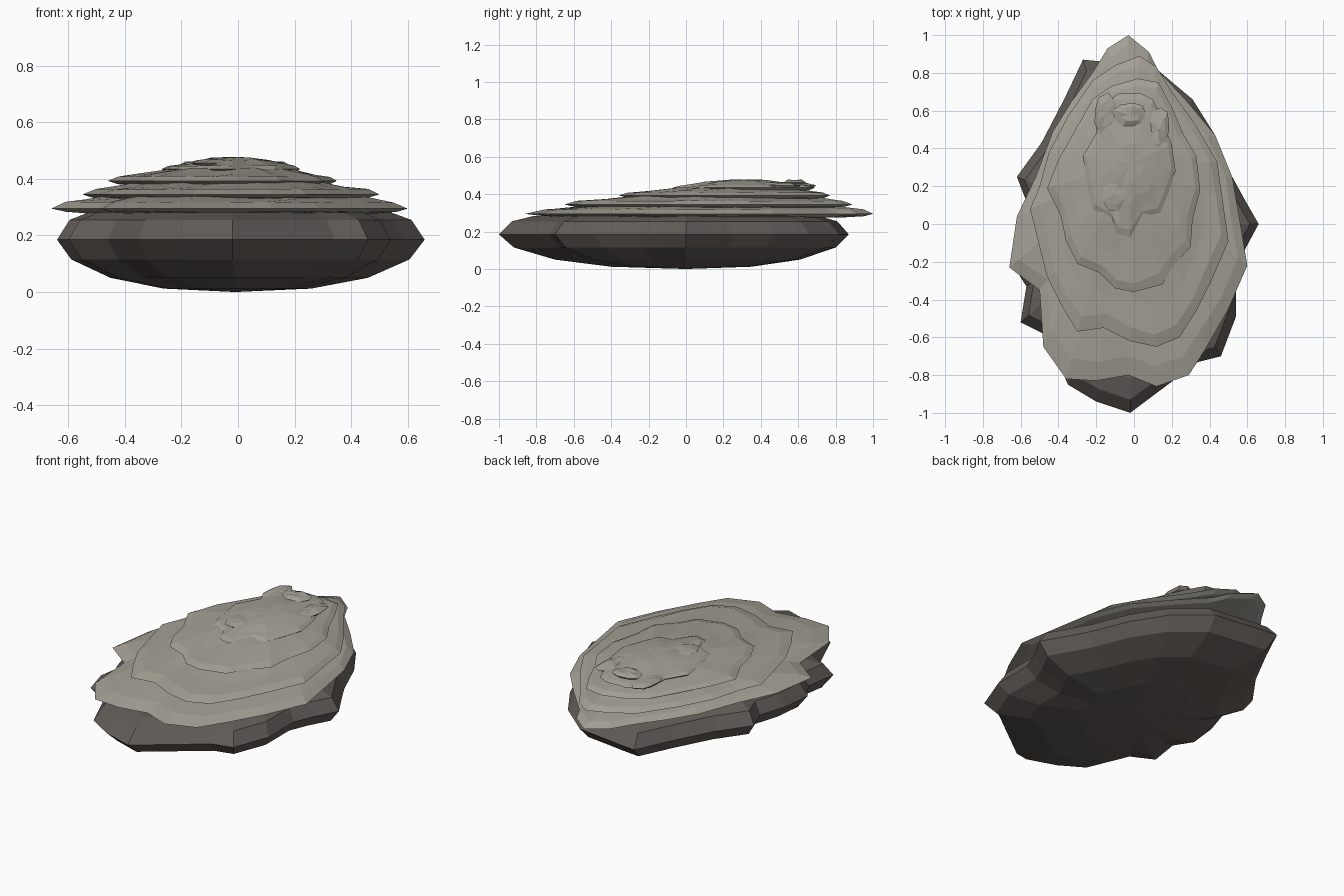
import bpy, bmesh, math, random

random.seed(4)


def material(name, rgb):
    m = bpy.data.materials.new(name)
    m.diffuse_color = (*rgb, 1)
    return m


DARK = material("dark shell", (0.125, 0.108, 0.098))
PALE = material("pale shell", (0.37, 0.35, 0.30))


def shell(name, outline, rings, apex, mat, close_bottom=None, close_top=None):
    """Stack scaled copies of an outline; ring = (scale, z, jitter)."""
    bm = bmesh.new()
    loops = []
    for s, z, j in rings:
        loop = []
        for x, y in outline:
            k = s + random.uniform(-j, j)
            loop.append(bm.verts.new((apex[0] + (x - apex[0]) * k,
                                      apex[1] + (y - apex[1]) * k,
                                      z + random.uniform(-j, j) * 0.12)))
        loops.append(loop)
    n = len(outline)
    for a, b in zip(loops, loops[1:]):
        for i in range(n):
            k = (i + 1) % n
            bm.faces.new((a[i], a[k], b[k], b[i]))
    for loop, z in ((loops[0], close_bottom), (loops[-1], close_top)):
        if z is not None:
            c = bm.verts.new((apex[0], apex[1], z))
            for i in range(n):
                bm.faces.new((loop[i], loop[(i + 1) % n], c))
    bmesh.ops.recalc_face_normals(bm, faces=bm.faces)
    me = bpy.data.meshes.new(name)
    bm.to_mesh(me)
    bm.free()
    me.materials.append(mat)
    ob = bpy.data.objects.new(name, me)
    bpy.context.collection.objects.link(ob)
    return ob


# Deep dark cup, the lower half
cup = [(-0.02, -1.0), (0.18, -0.85), (0.34, -0.73), (0.46, -0.70), (0.54, -0.49),
       (0.54, -0.25), (0.59, -0.13), (0.66, 0.0), (0.58, 0.14), (0.52, 0.25),
       (0.43, 0.47), (0.31, 0.66), (0.12, 0.82), (-0.03, 0.84), (-0.17, 0.86),
       (-0.27, 0.87), (-0.37, 0.66), (-0.49, 0.43), (-0.62, 0.25), (-0.57, 0.12),
       (-0.62, -0.04), (-0.64, -0.22), (-0.57, -0.33), (-0.60, -0.52),
       (-0.46, -0.59), (-0.35, -0.85), (-0.20, -0.94)]
shell("lower_cup", cup,
      [(0.40, 0.012, 0), (0.70, 0.05, 0), (0.92, 0.115, 0), (1.0, 0.185, 0),
       (0.93, 0.255, 0), (0.82, 0.282, 0)], (-0.01, 0.0), DARK, 0.0, 0.285)

# Overlapping pale growth plates, the upper half
plate_1 = [(-0.03, 1.0), (-0.14, 0.93), (-0.22, 0.80), (-0.33, 0.65), (-0.43, 0.49),
           (-0.52, 0.25), (-0.62, 0.04), (-0.66, -0.23), (-0.50, -0.35),
           (-0.48, -0.65), (-0.36, -0.82), (-0.20, -0.83), (-0.03, -0.80),
           (0.12, -0.86), (0.29, -0.80), (0.38, -0.66), (0.50, -0.45),
           (0.60, -0.22), (0.56, 0.02), (0.52, 0.25), (0.43, 0.47),
           (0.28, 0.65), (0.13, 0.81), (0.08, 0.91)]
plate_2 = [(0.03, 0.89), (-0.10, 0.84), (-0.22, 0.76), (-0.35, 0.57), (-0.45, 0.38),
           (-0.50, 0.20), (-0.55, 0.08), (-0.50, -0.12), (-0.46, -0.28),
           (-0.38, -0.44), (-0.30, -0.57), (-0.16, -0.55), (-0.02, -0.62),
           (0.12, -0.65), (0.24, -0.60), (0.33, -0.46), (0.41, -0.30),
           (0.50, -0.09), (0.47, 0.12), (0.44, 0.33), (0.33, 0.52),
           (0.20, 0.70), (0.12, 0.83)]
plate_3 = [(0.02, 0.77), (-0.12, 0.73), (-0.22, 0.66), (-0.31, 0.50), (-0.40, 0.34),
           (-0.46, 0.19), (-0.39, 0.05), (-0.36, -0.09), (-0.30, -0.21),
           (-0.18, -0.26), (-0.10, -0.34), (0.0, -0.36), (0.15, -0.32),
           (0.20, -0.23), (0.30, -0.12), (0.31, 0.02), (0.35, 0.18),
           (0.33, 0.36), (0.26, 0.48), (0.20, 0.62), (0.13, 0.75)]
plate_4 = [(0.04, 0.69), (-0.08, 0.69), (-0.19, 0.62), (-0.20, 0.48), (-0.27, 0.36),
           (-0.25, 0.22), (-0.22, 0.08), (-0.12, 0.03), (-0.09, -0.05),
           (-0.02, -0.07), (0.05, 0.04), (0.14, 0.06), (0.18, 0.16),
           (0.22, 0.28), (0.20, 0.42), (0.15, 0.55), (0.10, 0.66)]
apex = (-0.02, 0.32)
for name, outline, z, rise, top in (
        ("plate_bottom", plate_1, 0.295, 0.032, 0.40),
        ("plate_lower_middle", plate_2, 0.345, 0.026, 0.43),
        ("plate_upper_middle", plate_3, 0.393, 0.022, 0.455),
        ("plate_top", plate_4, 0.435, 0.016, 0.478)):
    shell(name, outline,
          [(0.75, z - 0.02, 0), (0.93, z - 0.012, 0.01), (1.0, z, 0.0),
           (0.92, z + rise * 0.7, 0.015), (0.78, z + rise * 1.1, 0.03),
           (0.55, z + rise * 1.1 + (top - z - rise * 1.1) * 0.4, 0.04),
           (0.28, z + (top - z) * 0.9, 0.03)],
          apex, PALE, z - 0.02, top)

# Small raised flakes along the left and right growth lines
for i, (cx, cy, z, w, h) in enumerate(((-0.15, 0.58, 0.447, 0.07, 0.12),
                                       (0.13, 0.50, 0.447, 0.06, 0.13),
                                       (-0.02, 0.58, 0.462, 0.09, 0.07),
                                       (-0.10, 0.16, 0.457, 0.08, 0.10))):
    ring = [(cx + w * math.cos(a * math.tau / 9) * random.uniform(0.8, 1.15),
             cy + h * math.sin(a * math.tau / 9) * random.uniform(0.8, 1.15))
            for a in range(9)]
    shell(f"flake_{i + 1}", ring, [(0.8, z - 0.012, 0), (1, z, 0), (0.6, z + 0.01, 0.05)],
          (cx, cy), PALE, z - 0.012, z + 0.014)
